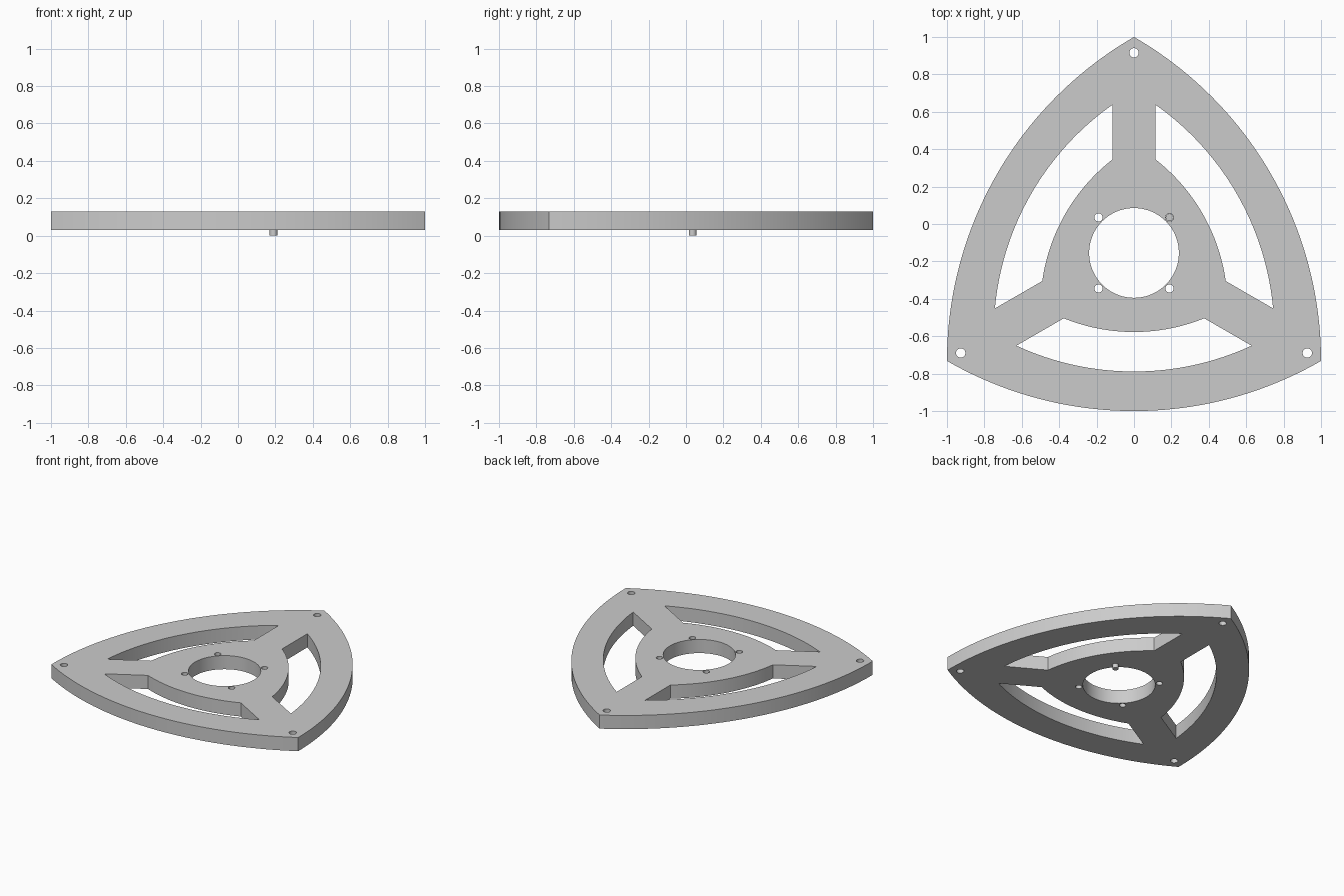
import bpy, bmesh, math
from mathutils import Vector, Matrix

if "Cube" in bpy.data.objects:
    bpy.data.objects.remove(bpy.data.objects["Cube"])

CY = -0.1547            # centre of the rounded triangle
Z0, Z1 = 0.03, 0.13     # plate underside and top
SPOKE = 0.115           # spoke half width
HUB = Vector((0, CY))

grey = bpy.data.materials.new("light_grey")
grey.diffuse_color = (0.6, 0.6, 0.6, 1)
grey.use_nodes = True
grey.node_tree.nodes["Principled BSDF"].inputs["Base Color"].default_value = grey.diffuse_color


def arc(scale, half, n):
    """Bottom arc of a rounded triangle of the given scale, left to right."""
    top, r = 1.1547 * scale, 2 * scale
    return [Vector((r * math.sin(a), top - r * math.cos(a)))
            for a in (half * (2 * i / n - 1) for i in range(n + 1))]


def spoke_angle(scale):
    """Half angle at which the arc meets the edge of a spoke."""
    c = Vector((0, 1.1547 * scale))
    d = Vector((math.cos(math.pi / 6), -0.5))
    q = SPOKE * Vector((-0.5, -math.cos(math.pi / 6))) - c
    b = d.dot(q)
    v = (-b + math.sqrt(b * b - q.dot(q) + 4 * scale * scale)) * d + q
    return math.atan2(v.x, -v.y)


def turned(points, k):
    rot = Matrix.Rotation(k * math.tau / 3, 2)
    return [rot @ p + HUB for p in points]


def circle(x, y, r, n):
    return [Vector((x + r * math.cos(i * math.tau / n),
                    y + r * math.sin(i * math.tau / n))) for i in range(n)]


# Outline, three slots and round holes as closed profiles
outline = []
for k in range(3):
    outline += turned(arc(1, math.pi / 6, 40)[:-1], k)
profiles = [outline]
slot = arc(0.75, spoke_angle(0.75), 32) + arc(0.5, spoke_angle(0.5), 32)[::-1]
for k in range(3):
    profiles.append(turned(slot, k))
    corner = turned([Vector((0, 1.07))], k)[0]
    profiles.append(circle(corner.x, corner.y, 0.025, 24))
profiles.append(circle(0, CY, 0.24, 72))
for sx in (-1, 1):
    for sy in (-1, 1):
        profiles.append(circle(sx * 0.19, CY + sy * 0.19, 0.022, 24))

# Plate: filled and extruded profiles
curve = bpy.data.curves.new("plate_profile", 'CURVE')
curve.dimensions = '2D'
curve.fill_mode = 'BOTH'
curve.extrude = (Z1 - Z0) / 2
for pts in profiles:
    s = curve.splines.new('POLY')
    s.points.add(len(pts) - 1)
    for sp, p in zip(s.points, pts):
        sp.co = (p.x, p.y, 0, 1)
    s.use_cyclic_u = True
plate = bpy.data.objects.new("plate", curve)
bpy.context.collection.objects.link(plate)
plate.location.z = (Z0 + Z1) / 2
bpy.context.view_layer.objects.active = plate
plate.select_set(True)
bpy.ops.object.convert(target='MESH')
plate = bpy.context.object
bm = bmesh.new()
bm.from_mesh(plate.data)
bmesh.ops.remove_doubles(bm, verts=bm.verts, dist=1e-5)
bmesh.ops.recalc_face_normals(bm, faces=bm.faces)
bm.to_mesh(plate.data)
bm.free()

# Pin standing out below one of the mounting holes
bpy.ops.mesh.primitive_cylinder_add(vertices=24, radius=0.0205, depth=0.08,
                                    location=(0.19, CY + 0.19, 0.04))
pin = bpy.context.object
pin.name = "mounting_pin"

for ob in (plate, pin):
    ob.data.materials.clear()
    ob.data.materials.append(grey)
    bpy.ops.object.select_all(action='DESELECT')
    ob.select_set(True)
    bpy.context.view_layer.objects.active = ob
    bpy.ops.object.shade_smooth_by_angle(angle=math.radians(30))
